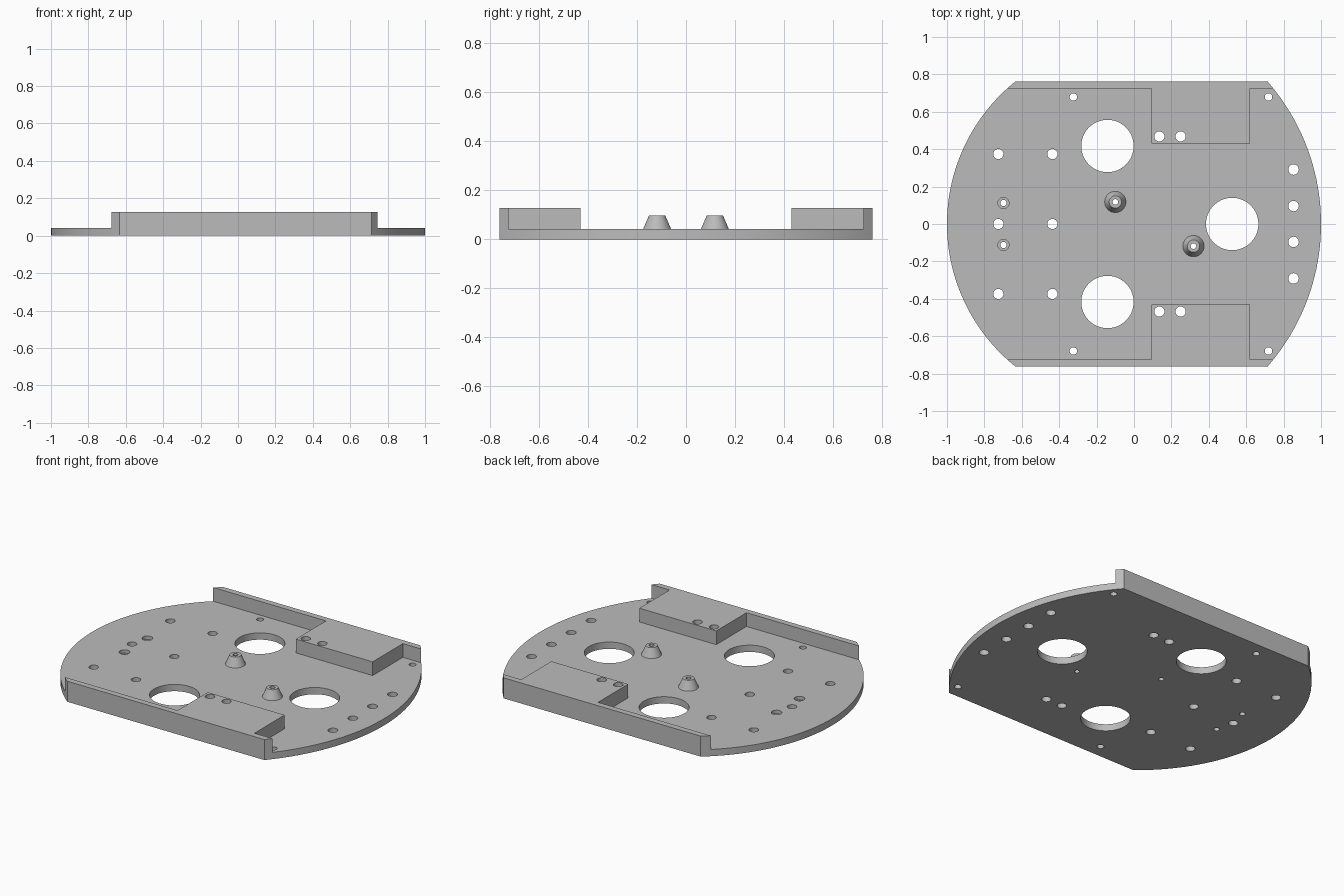
import bpy, bmesh
from math import sin, cos, asin, pi

if "Cube" in bpy.data.objects:
    bpy.data.objects.remove(bpy.data.objects["Cube"], do_unlink=True)

HALF_Y = 0.762      # half depth of the plate
FLOOR = 0.042       # plate thickness
TOP = 0.127         # rail height

grey = bpy.data.materials.new("light grey plastic")
grey.use_nodes = True
colour = (0.5, 0.5, 0.5, 1)
grey.diffuse_color = colour
grey.node_tree.nodes["Principled BSDF"].inputs["Base Color"].default_value = colour


def new_object(name, bm):
    bmesh.ops.recalc_face_normals(bm, faces=bm.faces)
    mesh = bpy.data.meshes.new(name)
    bm.to_mesh(mesh)
    bm.free()
    mesh.materials.append(grey)
    obj = bpy.data.objects.new(name, mesh)
    bpy.context.collection.objects.link(obj)
    return obj


def prism(name, outline, z0, z1):
    bm = bmesh.new()
    face = bm.faces.new([bm.verts.new((x, y, z0)) for x, y in outline])
    ext = bmesh.ops.extrude_face_region(bm, geom=[face])
    moved = [v for v in ext["geom"] if isinstance(v, bmesh.types.BMVert)]
    bmesh.ops.translate(bm, vec=(0, 0, z1 - z0), verts=moved)
    return new_object(name, bm)


def cylinders(name, items, z0, z1, taper=1.0, sides=32):
    """Upright cylinders or cones from (x, y, radius) entries."""
    bm = bmesh.new()
    for x, y, r in items:
        made = bmesh.ops.create_cone(bm, cap_ends=True, segments=sides, radius1=r,
                                     radius2=r * taper, depth=z1 - z0)
        bmesh.ops.translate(bm, vec=(x, y, (z0 + z1) / 2), verts=made["verts"])
    return new_object(name, bm)


def combine(obj, tool, operation):
    mod = obj.modifiers.new(operation, "BOOLEAN")
    mod.operation, mod.solver, mod.object = operation, "EXACT", tool
    tool.hide_render = True
    deps = bpy.context.evaluated_depsgraph_get()
    mesh = bpy.data.meshes.new_from_object(obj.evaluated_get(deps))
    obj.modifiers.clear()
    obj.data = mesh
    bpy.data.objects.remove(tool, do_unlink=True)


def side_arc(corner_x, sign, steps=48):
    """Bowed end of the plate, from its flat edge out to x = 1 and back."""
    bow = 1 - corner_x
    radius = (HALF_Y ** 2 + bow ** 2) / (2 * bow)
    sweep = asin(HALF_Y / radius)
    angles = [-sweep + 2 * sweep * i / steps for i in range(steps + 1)]
    return [(sign * (1 - radius + radius * cos(a)), sign * radius * sin(a))
            for a in angles]


# Plate with two bowed ends, full rail height
body = prism("chassis_plate", side_arc(0.714, 1) + side_arc(0.634, -1), 0, TOP)

# Pocket that leaves the edge rails and the two raised blocks
wall, block = 0.725, 0.43
half = [(1.2, wall), (0.62, wall), (0.62, block), (0.094, block), (0.094, wall), (-1.2, wall)]
pocket = half + [(x, -y) for x, y in reversed(half)]
combine(body, prism("pocket_cutter", pocket, FLOOR, 0.3), "DIFFERENCE")

# Tapered standoff posts
posts = [(-0.1, 0.118), (0.318, -0.118)]
combine(body, cylinders("posts", [(x, y, 0.057) for x, y in posts],
                        FLOOR - 0.0, 0.098, 0.58), "UNION")

# Large openings
combine(body, cylinders("opening_cutter",
                        [(-0.142, 0.417, 0.14), (-0.142, -0.417, 0.14), (0.525, 0, 0.14)],
                        -0.1, 0.3, sides=64), "DIFFERENCE")

# Through holes, mirrored front to back
holes = [(x, 0, 0.027) for x in (-0.725, -0.436)]
for s in (1, -1):
    holes += [(x, s * 0.374, 0.027) for x in (-0.725, -0.436)]
    holes += [(0.853, s * y, 0.028) for y in (0.096, 0.291)]
    holes += [(x, s * 0.468, 0.027) for x in (0.136, 0.249)]
    holes += [(x, s * 0.679, 0.02) for x in (-0.324, 0.719)]
    holes.append((-0.698, s * 0.112, 0.017))
holes += [(x, y, 0.015) for x, y in posts]
combine(body, cylinders("hole_cutter", holes, -0.1, 0.3), "DIFFERENCE")

# Counterbores on the two recessed screw holes
combine(body, cylinders("counterbore_cutter",
                        [(-0.698, s * 0.112, 0.03) for s in (1, -1)],
                        FLOOR / 2, 0.2), "DIFFERENCE")

bpy.ops.object.select_all(action="DESELECT")
bpy.context.view_layer.objects.active = body
body.select_set(True)
bpy.ops.object.shade_smooth_by_angle(angle=pi / 6)
